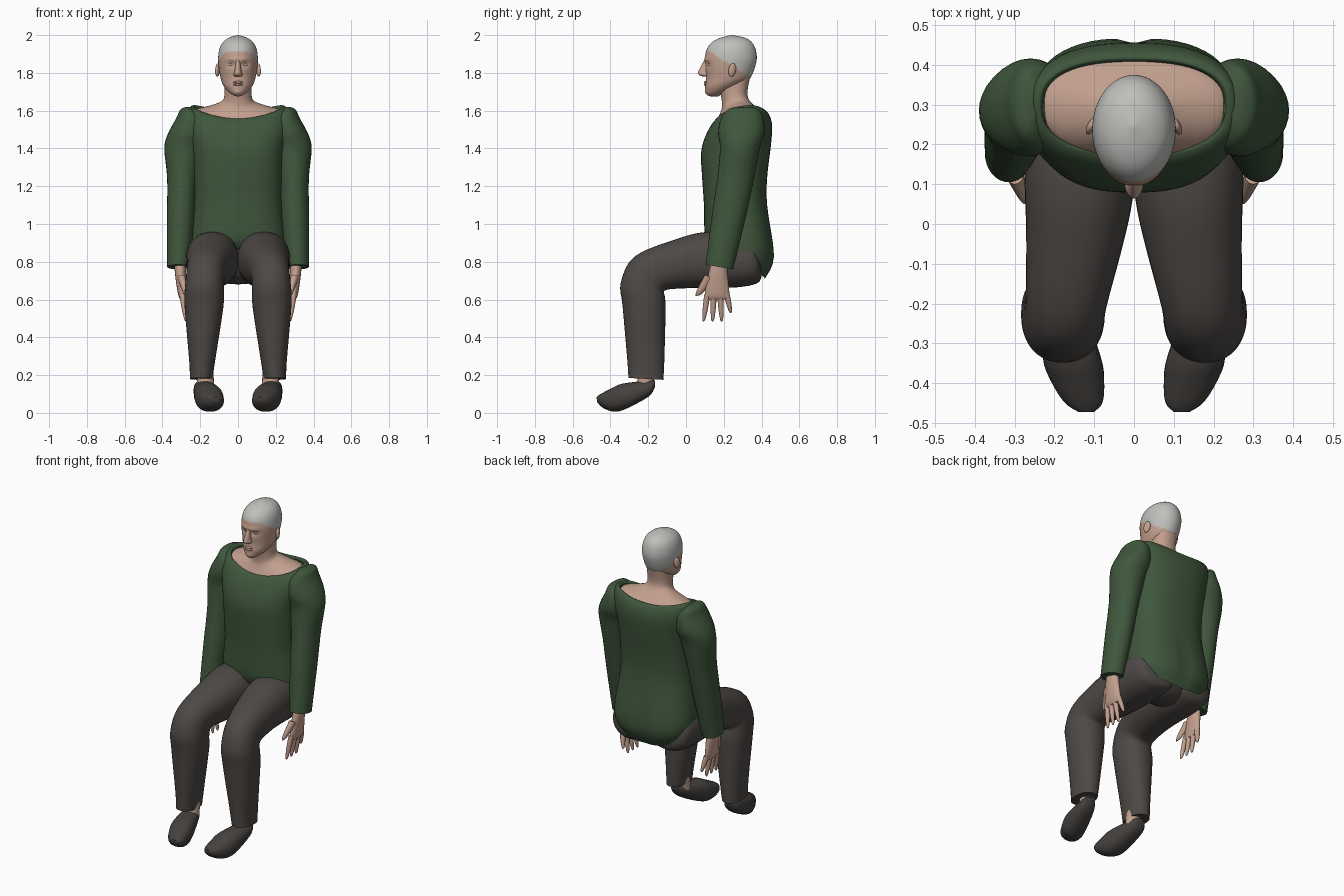
import bpy, bmesh, math
from mathutils import Matrix, Euler

default_cube = bpy.data.objects.get("Cube")
if default_cube:
    bpy.data.objects.remove(default_cube, do_unlink=True)


def material(name, red, green, blue):
    mat = bpy.data.materials.new(name)
    mat.use_nodes = True
    colour = (red, green, blue, 1)
    mat.diffuse_color = colour
    mat.node_tree.nodes["Principled BSDF"].inputs["Base Color"].default_value = colour
    return mat


SKIN = material("skin", .54, .35, .27)
HAIR = material("cropped grey hair", .52, .52, .5)
WOOL = material("green wool", .05, .095, .045)
CLOTH = material("dark brown cloth", .075, .066, .06)
LEATHER = material("dark shoe leather", .058, .052, .047)


def finish(name, bm, materials):
    bmesh.ops.recalc_face_normals(bm, faces=bm.faces)
    mesh = bpy.data.meshes.new(name)
    bm.to_mesh(mesh)
    bm.free()
    obj = bpy.data.objects.new(name, mesh)
    bpy.context.collection.objects.link(obj)
    for mat in materials:
        mesh.materials.append(mat)
    bpy.ops.object.select_all(action="DESELECT")
    obj.select_set(True)
    bpy.context.view_layer.objects.active = obj
    bpy.ops.object.shade_smooth_by_angle(angle=math.radians(50))


# Cross-sections: level ones lie flat or tilt a little, cut ones join two (y, z) points
def level(z, half, front, back, x=0, lift=0, tilt=0):
    return (x, half, front, z, back, z + tilt, lift)


def cut(x, half, start, end):
    return (x, half, *start, *end, 0)


def blend(before, start, end, after, t):
    return start + t / 2 * (end - before + t * (2 * before - 5 * start + 4 * end - after
                            + t * (3 * (start - end) + after - before)))


def smooth_sections(sections, steps):
    padded = [sections[0], *sections, sections[-1]]
    for group in zip(padded, padded[1:], padded[2:], padded[3:]):
        for step in range(steps):
            yield [blend(*values, step / steps) for values in zip(*group)]
    yield sections[-1]


def loft(name, materials, sections, side=1, power=2, segments=32, steps=4,
         closed=True, sculpt=None, paint=None):
    bm = bmesh.new()
    rows = []

    def bulge(value):
        return math.copysign(abs(value) ** (2 / power), value)

    for x, half, front, front_z, back, back_z, lift in smooth_sections(sections, steps):
        row = []
        for k in range(segments):
            angle = math.tau * k / segments
            across, along = bulge(math.cos(angle)), bulge(math.sin(angle))
            y = (front + back + (front - back) * along) / 2
            z = (front_z + back_z + (front_z - back_z) * along) / 2
            row.append(bm.verts.new((side * (x + half * across), y, z + lift * across ** 2)))
        rows.append(row)
    for row, following in zip(rows, rows[1:]):
        for k in range(segments):
            bm.faces.new((row[k - 1], row[k], following[k], following[k - 1]))
    if closed:
        bm.faces.new(rows[0])
        bm.faces.new(rows[-1])
    if sculpt:
        for vert in bm.verts:
            sculpt(vert.co)
    if paint:
        for face in bm.faces:
            face.material_index = paint(face.calc_center_median())
    finish(name, bm, materials)


def ball(name, mat, location, size, rotation=(0, 0, 0)):
    bm = bmesh.new()
    bmesh.ops.create_uvsphere(bm, u_segments=20, v_segments=12, radius=1)
    bm.transform(Matrix.LocRotScale(location, Euler(rotation), size))
    finish(name, bm, [mat])


def bump(point, x, z, width, height):
    return math.exp(-((abs(point.x) - x) / width) ** 2 - ((point.z - z) / height) ** 2)


# Head with eye sockets, brow and chin, and close-cropped hair
def shape_face(point):
    if point.y < .18:
        socket = bump(point, x=.036, z=1.845, width=.02, height=.014)
        brow = bump(point, x=.03, z=1.872, width=.035, height=.01)
        chin = bump(point, x=0, z=1.697, width=.025, height=.014)
        point.y += .013 * socket - .006 * (brow + chin)


def hairline(point):
    return int(point.z > 1.915 - max(0, point.y - .12) * .62)


loft("head", [SKIN, HAIR], [
    level(2, half=.004, front=.24, back=.25),
    level(1.985, half=.05, front=.18, back=.315),
    level(1.96, half=.082, front=.135, back=.35),
    level(1.92, half=.1, front=.108, back=.37),
    level(1.86, half=.105, front=.1, back=.373),
    level(1.78, half=.094, front=.106, back=.345),
    level(1.72, half=.078, front=.102, back=.31, tilt=.03),
    level(1.68, half=.045, front=.118, back=.27, tilt=.04),
    level(1.675, half=.005, front=.17, back=.22, tilt=.03),
], segments=64, steps=8, sculpt=shape_face, paint=hairline)

loft("nose", [SKIN], [
    level(1.87, half=.011, front=.098, back=.14),
    level(1.81, half=.018, front=.066, back=.14),
    level(1.79, half=.024, front=.068, back=.14),
    level(1.78, half=.015, front=.09, back=.14),
], segments=20)
for lip, height in (("upper_lip", 1.75), ("lower_lip", 1.738)):
    ball(lip, SKIN, location=(0, .105, height), size=(.026, .01, .0065))

# Neck spreading into the shoulders under the collar
loft("neck", [SKIN], [
    level(1.7, half=.072, front=.18, back=.34, tilt=.08),
    level(1.65, half=.073, front=.19, back=.325, tilt=.05),
    level(1.615, half=.09, front=.19, back=.335, tilt=.04, lift=.01),
    level(1.585, half=.15, front=.18, back=.375, tilt=.03, lift=.025),
    level(1.55, half=.225, front=.165, back=.415, tilt=.03, lift=.04),
    level(1.52, half=.245, front=.16, back=.425, tilt=.03, lift=.04),
], power=2.2, segments=40)


# Sweater body, with a soft groove down the lower back
def back_groove(point):
    if point.y > .3:
        point.y -= .014 * bump(point, x=0, z=.85, width=.03, height=.14)


loft("sweater_body", [WOOL], [
    level(.87, half=.235, front=.13, back=.42, tilt=-.16, lift=.02),
    level(.93, half=.26, front=.1, back=.468, tilt=-.1),
    level(1.1, half=.235, front=.095, back=.43),
    level(1.25, half=.235, front=.085, back=.43),
    level(1.38, half=.245, front=.08, back=.45, tilt=.04),
    level(1.47, half=.268, front=.105, back=.456, tilt=.05, lift=.03),
    level(1.54, half=.262, front=.145, back=.44, tilt=.04, lift=.045),
    level(1.56, half=.238, front=.175, back=.417, tilt=.04, lift=.045),
    level(1.545, half=.228, front=.182, back=.408, tilt=.04, lift=.04),
], power=2.5, segments=56, closed=False, sculpt=back_groove)

ball("trouser_seat", CLOTH, location=(0, .27, .79), size=(.2, .15, .11))

for label, side in (("left_", 1), ("right_", -1)):
    # Ears and lowered eyelids
    ball(label + "ear", SKIN, location=(side * .108, .245, 1.815),
         size=(.011, .021, .036), rotation=(-.2, 0, side * .4))
    ball(label + "eyelid", SKIN, location=(side * .036, .13, 1.844),
         size=(.017, .013, .011))

    # Sleeve from rounded shoulder to cuff
    loft(label + "sleeve", [WOOL], [
        level(1.62, x=.26, half=.015, front=.26, back=.34),
        level(1.605, x=.265, half=.04, front=.22, back=.385),
        level(1.56, x=.25, half=.077, front=.185, back=.41),
        level(1.48, x=.265, half=.105, front=.17, back=.415),
        level(1.4, x=.285, half=.105, front=.18, back=.39),
        level(1.24, x=.295, half=.08, front=.165, back=.36),
        level(1.03, x=.303, half=.073, front=.135, back=.315),
        level(.785, x=.315, half=.06, front=.105, back=.25, tilt=-.025),
    ], side)

    # Hand: palm, four fingers and a thumb
    loft(label + "palm", [SKIN], [
        level(.81, x=.307, half=.03, front=.135, back=.215),
        level(.74, x=.305, half=.029, front=.12, back=.22),
        level(.63, x=.297, half=.021, front=.1, back=.23),
        level(.6, x=.292, half=.013, front=.108, back=.226),
    ], side, segments=20)
    for place, finger in enumerate(("index", "middle", "ring", "little")):
        knuckle, spread = .113 + .034 * place, .014 * place - .02
        length = .1 if finger == "little" else .145
        sections = []
        for t in (0, .5, .9, 1):
            radius = .003 + .013 * math.sqrt(1 - t * t)
            y = knuckle + spread * t
            sections.append(level(.63 - length * t, x=.295 - .02 * t, half=radius,
                                  front=y - radius, back=y + radius))
        loft(label + finger + "_finger", [SKIN], sections, side, segments=12)
    loft(label + "thumb", [SKIN], [
        level(.73, x=.3, half=.022, front=.1, back=.15, tilt=-.02),
        level(.65, x=.28, half=.013, front=.058, back=.09, tilt=-.015),
        level(.62, x=.275, half=.004, front=.05, back=.06),
    ], side, segments=12)

    # Trouser leg along the thigh, over the knee and down the shin
    loft(label + "trouser_leg", [CLOTH], [
        cut(x=.1, half=.07, start=(.4, .8), end=(.4, .72)),
        cut(x=.13, half=.125, start=(.36, .9), end=(.375, .685)),
        cut(x=.135, half=.14, start=(.24, .945), end=(.27, .665)),
        cut(x=.137, half=.138, start=(.1, .957), end=(.1, .663)),
        cut(x=.146, half=.125, start=(-.05, .92), end=(0, .66)),
        cut(x=.17, half=.103, start=(-.27, .83), end=(-.108, .65)),
        cut(x=.178, half=.104, start=(-.345, .69), end=(-.112, .615)),
        cut(x=.18, half=.102, start=(-.335, .56), end=(-.108, .55)),
        cut(x=.19, half=.068, start=(-.31, .27), end=(-.115, .27)),
        cut(x=.195, half=.06, start=(-.305, .185), end=(-.12, .175)),
    ], side, power=2.2, segments=40)

    # Bare ankle and pointed shoe
    loft(label + "ankle", [SKIN], [
        level(.25, x=.175, half=.045, front=-.25, back=-.15),
        level(.13, x=.172, half=.045, front=-.26, back=-.18),
    ], side, segments=20)
    loft(label + "shoe", [LEATHER], [
        cut(x=.188, half=.025, start=(-.163, .17), end=(-.165, .135)),
        cut(x=.184, half=.05, start=(-.19, .172), end=(-.2, .085)),
        cut(x=.157, half=.073, start=(-.335, .155), end=(-.33, .016)),
        cut(x=.142, half=.067, start=(-.4, .127), end=(-.39, .008)),
        cut(x=.127, half=.048, start=(-.452, .1), end=(-.445, .03)),
        cut(x=.12, half=.02, start=(-.473, .085), end=(-.472, .06)),
    ], side, power=2.3)
